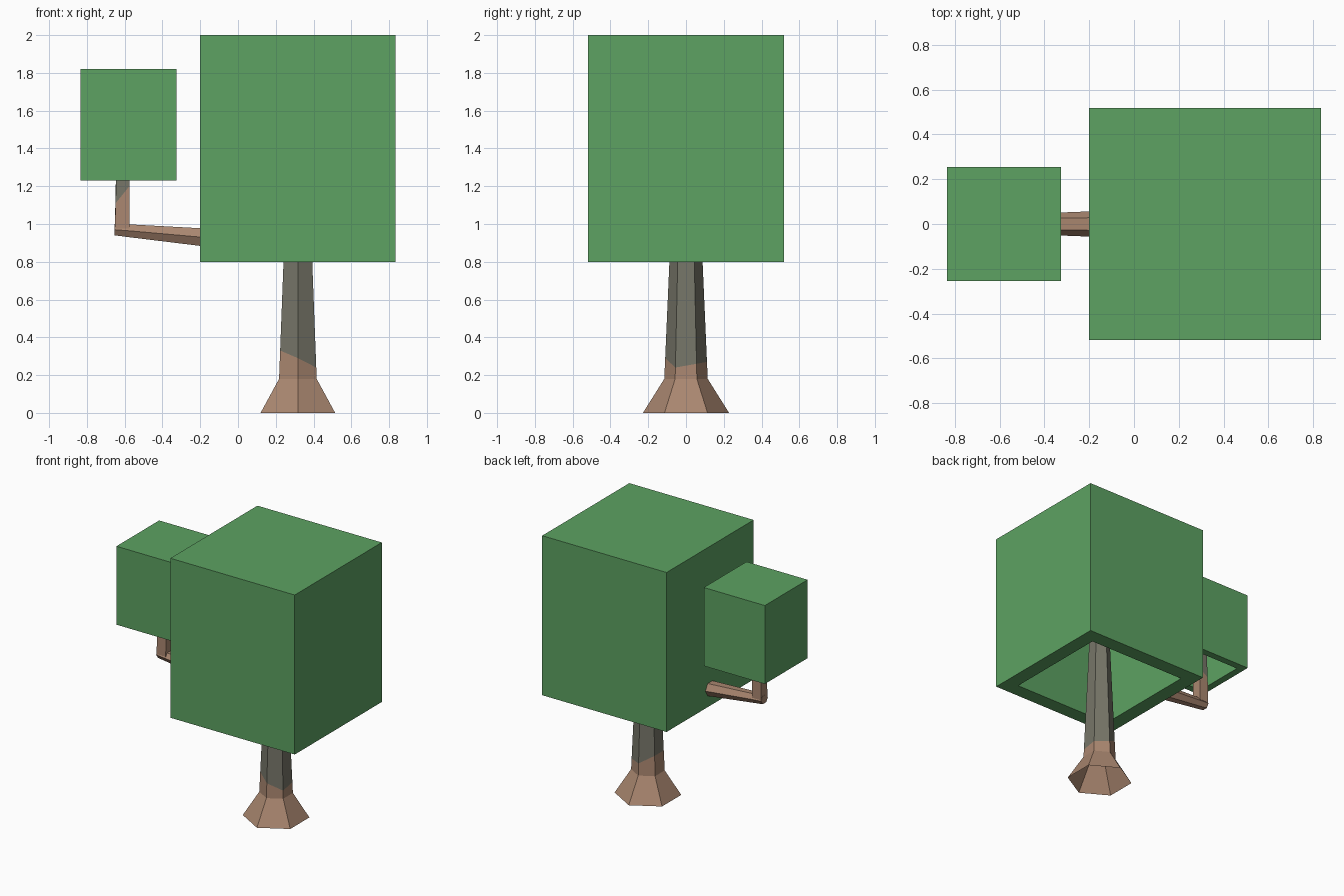
import bpy, bmesh, math

if "Cube" in bpy.data.objects:
    bpy.data.objects.remove(bpy.data.objects["Cube"])


def material(name, rgb):
    """Flat material from 0-255 sRGB values."""
    m = bpy.data.materials.new(name)
    m.diffuse_color = [((c / 255 + 0.055) / 1.055) ** 2.4 for c in rgb] + [1]
    m.use_nodes = True
    m.node_tree.nodes["Principled BSDF"].inputs["Base Color"].default_value = m.diffuse_color
    return m


LEAF = material("leaf green", (93, 162, 98))
BROWN = material("bark brown", (170, 135, 112))
GREY = material("bark mossy grey", (118, 117, 104))


def finish(name, bm, mats):
    bmesh.ops.recalc_face_normals(bm, faces=bm.faces[:])
    me = bpy.data.meshes.new(name)
    bm.to_mesh(me)
    bm.free()
    for m in mats:
        me.materials.append(m)
    ob = bpy.data.objects.new(name, me)
    bpy.context.collection.objects.link(ob)
    return ob


def loft(name, rings, grey_from=99, open_start=False):
    """Skin a stack of rings; bands from index grey_from upward are mossy."""
    bm = bmesh.new()
    vs = [[bm.verts.new(p) for p in r] for r in rings]
    n = len(vs[0])
    for b in range(len(vs) - 1):
        for i in range(n):
            j = (i + 1) % n
            f = bm.faces.new((vs[b][i], vs[b][j], vs[b + 1][j], vs[b + 1][i]))
            f.material_index = int(b >= grey_from)
    if not open_start:
        bm.faces.new(vs[0])
    bm.faces.new(vs[-1]).material_index = int(len(vs) - 1 > grey_from)
    return finish(name, bm, [BROWN, GREY])


# Trunk: six-sided, flared open foot, uneven moss line on the straight part
CX, Z1, R1, Z2, R2 = 0.317, 0.18, 0.115, 1.25, 0.068


def trunk_ring(heights, radius):
    ring = []
    for i, z in enumerate(heights):
        a = math.radians(-90 + 60 * i)
        r = radius(z)
        ring.append((CX + r * math.cos(a), r * math.sin(a), z))
    return ring


def taper(z):
    return R1 + (R2 - R1) * (z - Z1) / (Z2 - Z1)


loft("trunk", [
    trunk_ring([0] * 6, lambda z: 0.228),
    trunk_ring([Z1] * 6, taper),
    trunk_ring([0.29, 0.24, 0.26, 0.27, 0.33, 0.33], taper),
    trunk_ring([Z2] * 6, taper),
], grey_from=2, open_start=True)


# Side branch: hexagonal bar growing out of the large crown's wall
def branch_ring(x, bottom, top, half):
    mid, q = (bottom + top) / 2, half / 2
    return [(x, half, mid), (x, q, top), (x, -q, top),
            (x, -half, mid), (x, -q, bottom), (x, q, bottom)]


loft("branch", [
    branch_ring(-0.15, 0.878, 0.975, 0.058),
    branch_ring(-0.575, 0.93, 0.998, 0.042),
    branch_ring(-0.653, 0.94, 1.0, 0.04),
])


# Upright twig at the branch end, mossy near the small crown
def twig_ring(x0, x1, h, zs):
    return [(x, y, z) for (x, y), z in
            zip([(x0, -h), (x1, -h), (x1, h), (x0, h)], zs)]


loft("twig", [
    twig_ring(-0.652, -0.575, 0.038, [0.975] * 4),
    twig_ring(-0.648, -0.575, 0.036, [1.11, 1.2, 1.23, 1.18]),
    twig_ring(-0.642, -0.576, 0.032, [1.4] * 4),
], grey_from=1)


# Leaf crowns: boxes hollowed from underneath, leaving a thick rim
def crown(name, cx, size, z0, z1, wall):
    bm = bmesh.new()
    bmesh.ops.create_cube(bm, size=1)
    for v in bm.verts:
        v.co = (cx + v.co.x * size, v.co.y * size, z1 if v.co.z > 0 else z0)
    bm.normal_update()
    base = min(bm.faces, key=lambda f: f.calc_center_median().z)
    bmesh.ops.inset_region(bm, faces=[base], thickness=wall)
    inner = bmesh.ops.extrude_discrete_faces(bm, faces=[base])["faces"][0]
    for v in inner.verts:
        v.co.z = z1 - wall
    return finish(name, bm, [LEAF])


crown("large_crown", 0.317, 1.035, 0.8, 2.0, 0.155)
crown("small_crown", -0.58, 0.508, 1.23, 1.82, 0.076)
